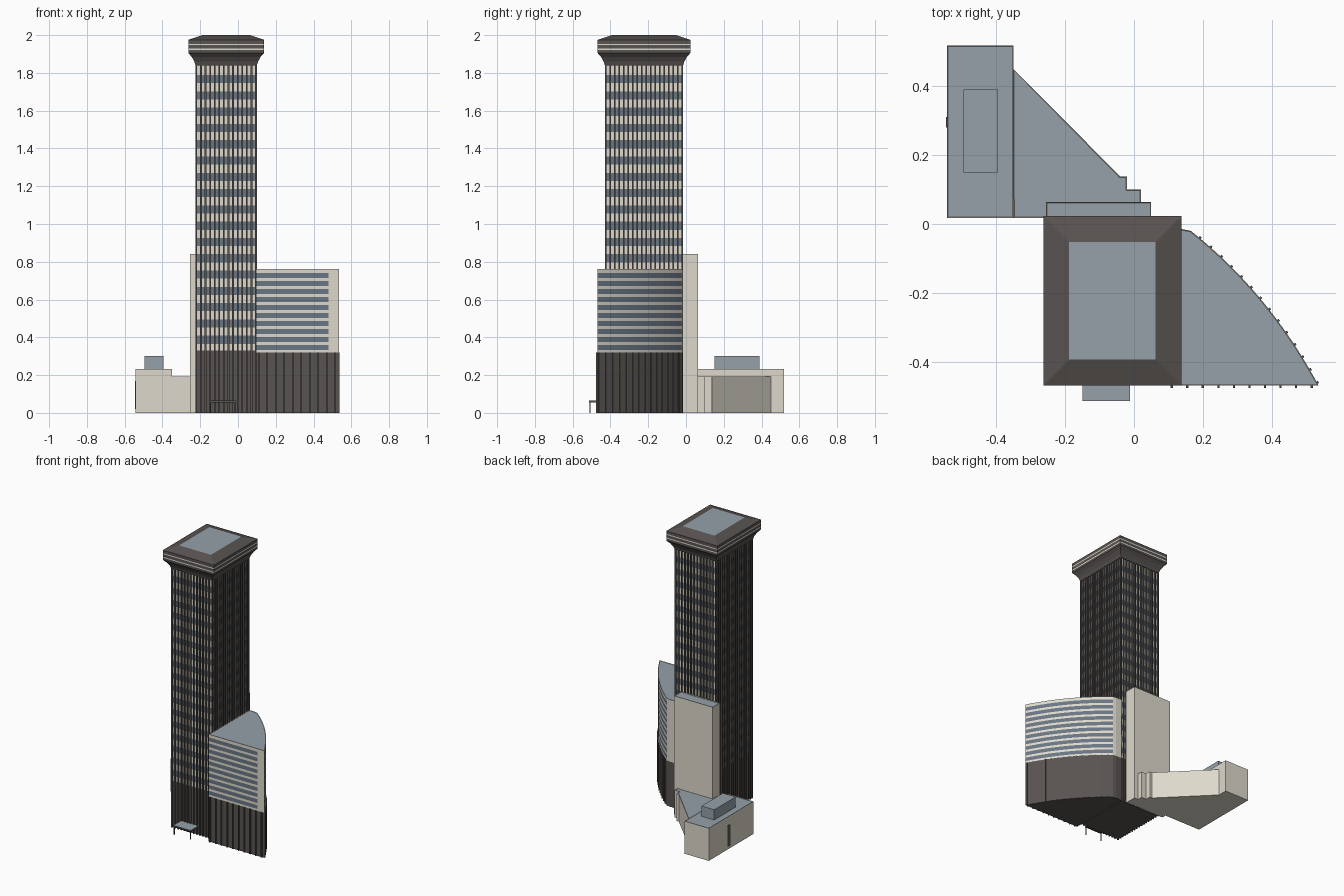
import bpy, bmesh, math
from mathutils import Vector, Matrix

if "Cube" in bpy.data.objects:
    bpy.data.objects.remove(bpy.data.objects["Cube"], do_unlink=True)


def material(name, rgb):
    lin = [((c / 255 + 0.055) / 1.055) ** 2.4 for c in rgb] + [1]
    m = bpy.data.materials.new(name)
    m.use_nodes = True
    m.diffuse_color = lin
    m.node_tree.nodes["Principled BSDF"].inputs["Base Color"].default_value = lin
    return m


CREAM, DARK, GLASS, ROOF = range(4)
MATS = [material("cream stone", (222, 217, 204)), material("dark bronze", (88, 83, 81)),
        material("blue glass", (106, 118, 132)), material("blue grey roof", (150, 161, 170))]


def finish(name, bm):
    bmesh.ops.recalc_face_normals(bm, faces=bm.faces)
    mesh = bpy.data.meshes.new(name)
    bm.to_mesh(mesh)
    bm.free()
    for m in MATS:
        mesh.materials.append(m)
    ob = bpy.data.objects.new(name, mesh)
    bpy.context.collection.objects.link(ob)
    return ob


def rect(x0, x1, y0, y1, grow=0):
    return [(x0 - grow, y0 - grow), (x1 + grow, y0 - grow),
            (x1 + grow, y1 + grow), (x0 - grow, y1 + grow)]


def loft(name, rings, wall, top, rim=0):
    """Stack outlines [(points, z)]; wall(band, side) gives each side's colour."""
    bm = bmesh.new()
    loops = [[bm.verts.new((x, y, z)) for x, y in pts] for pts, z in rings]
    n = len(loops[0])
    for b, (lo, hi) in enumerate(zip(loops, loops[1:])):
        for i in range(n):
            j = (i + 1) % n
            bm.faces.new((lo[i], lo[j], hi[j], hi[i])).material_index = wall(b, i)
    bm.faces.new(loops[0][::-1]).material_index = wall(0, 0)
    cap = bm.faces.new(loops[-1])
    cap.material_index = top
    if rim:
        bm.normal_update()
        res = bmesh.ops.inset_region(bm, faces=[cap], thickness=rim, depth=-0.003)
        for f in res["faces"]:
            f.material_index = wall(len(rings) - 2, 0)
    return finish(name, bm)


def prism(name, pts, z0, z1, side, top=None, rim=0):
    return loft(name, [(pts, z0), (pts, z1)], lambda b, i: side,
                side if top is None else top, rim)


def fins(name, places, width, depth, z0, z1):
    """Dark upright fins at (x, y, angle), all in one mesh."""
    bm = bmesh.new()
    for x, y, a in places:
        mat = (Matrix.Translation((x, y, (z0 + z1) / 2)) @ Matrix.Rotation(a, 4, 'Z')
               @ Matrix.Diagonal((width, depth, z1 - z0, 1)))
        bmesh.ops.create_cube(bm, size=1, matrix=mat)
    for f in bm.faces:
        f.material_index = DARK
    return finish(name, bm)


# Tower shaft: dark base, then alternating stone and glass bands
TX0, TX1, TY0, TY1 = -0.225, 0.10, -0.43, -0.015
FIN = 0.009
shaft = rect(TX0, TX1, TY0, TY1, -FIN)
step = 0.0431
levels = [0, 0.33] + [0.366 + step * k for k in range(34)] + [1.845]
loft("tower_shaft", [(shaft, z) for z in levels],
     lambda b, i: DARK if b == 0 else (CREAM if b % 2 else GLASS), DARK)

# Tower fins on all four sides, with corner posts
places = []
for k in range(14):
    x = TX0 + FIN / 2 + (TX1 - TX0 - FIN) * k / 13
    places += [(x, y, 0) for y in (TY0 + FIN / 2, TY1 - FIN / 2)]
for k in range(1, 17):
    y = TY0 + FIN / 2 + (TY1 - TY0 - FIN) * k / 17
    places += [(x, y, 0) for x in (TX0 + FIN / 2, TX1 - FIN / 2)]
fins("tower_fins", places, FIN, FIN, 0, 1.845)

# Flared crown with two light lines and a sloping roof edge
crown = [(0, 1.84), (0.006, 1.86), (0.02, 1.885), (0.038, 1.905), (0.038, 1.921),
         (0.038, 1.928), (0.038, 1.947), (0.038, 1.954), (0.038, 1.975), (-0.037, 2.0)]
loft("tower_crown", [(rect(TX0, TX1, TY0, TY1, g), z) for g, z in crown],
     lambda b, i: CREAM if b in (4, 6) else DARK, ROOF)

# Curved wing: a fan-shaped plan with a bowed outer wall
start, ctrl, end = Vector((0.535, -0.468)), Vector((0.392, -0.2)), Vector((0.165, -0.02))


def bow(t):
    return start * (1 - t) ** 2 + ctrl * 2 * t * (1 - t) + end * t * t


SEG = 16
plan = [(0.095, -0.468), (0.48, -0.468)]
plan += [tuple(bow(k / SEG)) for k in range(SEG + 1)]
plan += [(0.14, -0.015), (0.095, -0.015)]
levels = [0, 0.32]
for k in range(10):
    levels += [0.334 + 0.0422 * k, 0.360 + 0.0422 * k]
levels.append(0.762)


def wing_colour(band, side):
    if band == 0:
        return DARK
    striped = side == 0 or 2 <= side < 2 + SEG
    return GLASS if striped and band % 2 == 0 else CREAM


loft("curved_wing", [(plan, z) for z in levels], wing_colour, ROOF, 0.003)

# Fins around the wing base
places = [(0.11 + 0.045 * k, -0.471, 0) for k in range(10)]
for k in range(14):
    t = (k + 0.2) / 14
    p, d = bow(t), bow(t + 0.01) - bow(t - 0.01)
    places.append((p.x, p.y, math.atan2(d.y, d.x)))
fins("wing_base_fins", places, 0.007, 0.010, 0, 0.32)

# Service slab behind the tower
prism("rear_slab", rect(-0.255, 0.05, -0.015, 0.064), 0, 0.842, CREAM, ROOF, 0.004)

# Low rear annex with a diagonal wall and stepped end
annex = [(-0.35, 0.017), (-0.25, 0.017), (-0.25, 0.06), (0.02, 0.06), (0.02, 0.1),
         (-0.02, 0.1), (-0.02, 0.138), (-0.04, 0.138), (-0.35, 0.45)]
prism("rear_annex", annex, 0, 0.193, CREAM, ROOF, 0.004)

# Side block with rooftop plant room and a dark doorway
prism("side_block", rect(-0.542, -0.35, 0.017, 0.518), 0, 0.232, CREAM, ROOF, 0.004)
prism("plant_room", rect(-0.495, -0.395, 0.15, 0.39), 0.225, 0.302, ROOF)
prism("side_doorway", rect(-0.545, -0.541, 0.28, 0.31), 0.02, 0.17, DARK)

# Entrance canopy on two posts
prism("entrance_canopy", rect(-0.15, -0.012, -0.514, -0.425), 0.056, 0.066, DARK, ROOF)
fins("canopy_posts", [(-0.145, -0.509, 0), (-0.017, -0.509, 0)], 0.006, 0.006, 0, 0.058)
